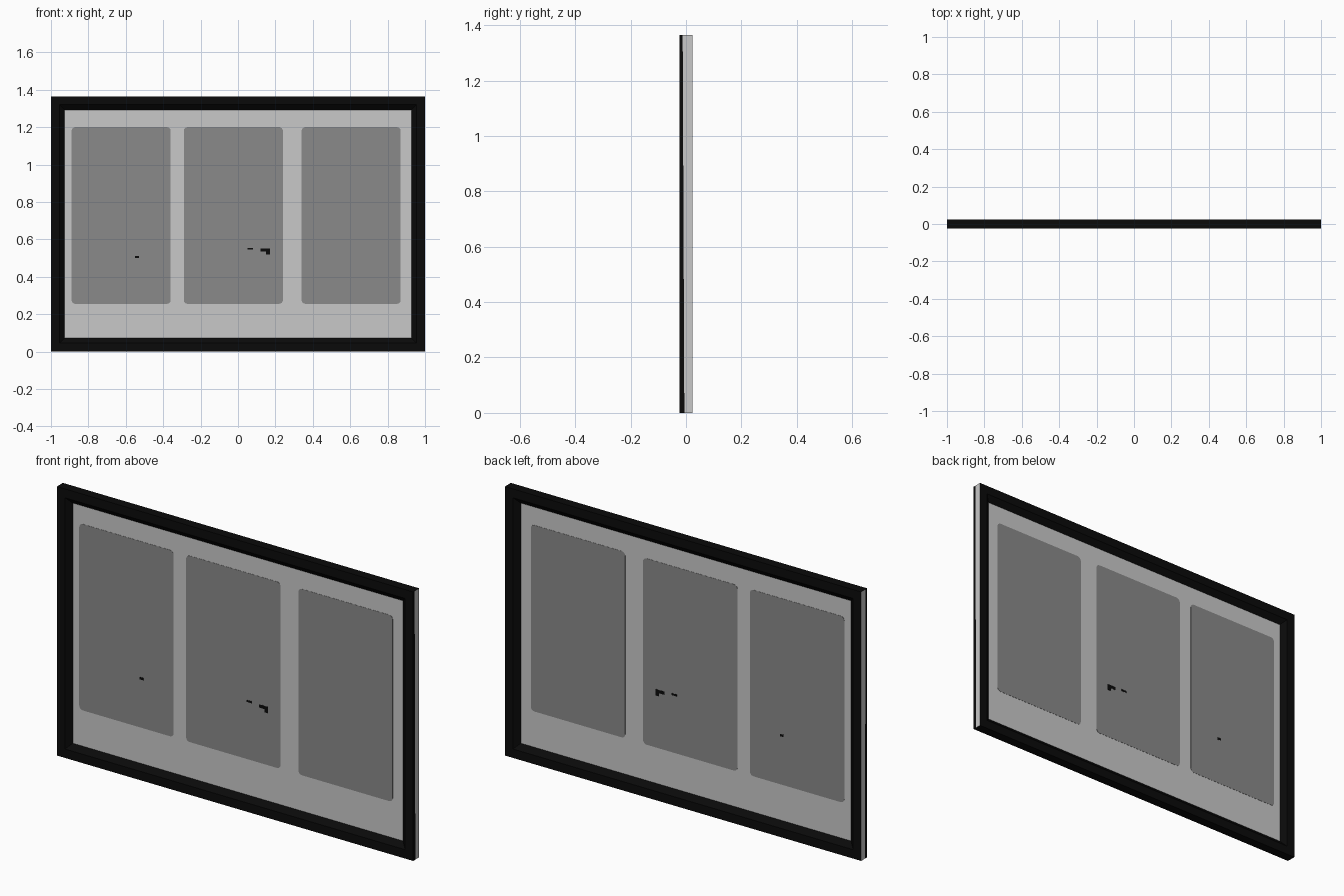
import bpy, bmesh, math

if "Cube" in bpy.data.objects:
    bpy.data.objects.remove(bpy.data.objects["Cube"])

W, H, D = 1.0, 1.365, 0.024   # half width, height, half depth


def material(name, v):
    m = bpy.data.materials.new(name)
    m.diffuse_color = (v, v, v, 1)
    m.use_nodes = True
    m.node_tree.nodes["Principled BSDF"].inputs["Base Color"].default_value = m.diffuse_color
    return m


black = material("black", 0.003)
light = material("light grey", 0.584)
mid = material("mid grey", 0.254)


def finish(name, bm, mats):
    bmesh.ops.recalc_face_normals(bm, faces=bm.faces)
    me = bpy.data.meshes.new(name)
    bm.to_mesh(me)
    bm.free()
    for m in mats:
        me.materials.append(m)
    ob = bpy.data.objects.new(name, me)
    bpy.context.collection.objects.link(ob)
    return ob


# Frame: rectangular rings swept through a profile (inset, y bottom, y top)
profile = [(0, -D, -D), (0.045, -D, -D), (0.074, 0, 0), (0.045, D, D),
           (0, D, D), (0, -0.006, -0.012)]
bm = bmesh.new()
rings = []
for i, yb, yt in profile:
    x, lo, hi = W - i, i, H - i
    rings.append([bm.verts.new(c) for c in
                  ((-x, yb, lo), (x, yb, lo), (x, yt, hi), (-x, yt, hi))])
for k, a in enumerate(rings):
    b = rings[(k + 1) % len(rings)]
    for j in range(4):
        n = (j + 1) % 4
        f = bm.faces.new((a[j], a[n], b[n], b[j]))
        # rear part of the left and right outer edges is light
        f.material_index = 1 if k == 4 and j in (1, 3) else 0
finish("frame", bm, [black, light])


# Thin plates centred on y = 0, so they show on both sides
def plate(name, x0, x1, z0, z1, t, r, mat):
    bm = bmesh.new()
    pts = []
    corners = ((x1 - r, z1 - r, 0), (x0 + r, z1 - r, 90),
               (x0 + r, z0 + r, 180), (x1 - r, z0 + r, 270))
    for cx, cz, a0 in corners:
        for s in range(5 if r else 1):
            a = math.radians(a0 + s * 22.5)
            pts.append((cx + r * math.cos(a), cz + r * math.sin(a)))
    f = bm.faces.new([bm.verts.new((x, -t, z)) for x, z in pts])
    ext = bmesh.ops.extrude_face_region(bm, geom=[f])
    bmesh.ops.translate(bm, vec=(0, 2 * t, 0),
                        verts=[v for v in ext["geom"]
                               if isinstance(v, bmesh.types.BMVert)])
    return finish(name, bm, [mat])


plate("backing_sheet", -0.927, 0.927, 0.073, 1.292, 0.001, 0, light)
for name, x0, x1 in (("left_panel", -0.89, -0.36),
                     ("middle_panel", -0.29, 0.24),
                     ("right_panel", 0.34, 0.87)):
    plate(name, x0, x1, 0.255, 1.2, 0.002, 0.02, mid)

# Small dark flecks on the panels
for x, z, w, h in ((0.145, 0.543, 0.05, 0.016), (0.16, 0.528, 0.02, 0.018),
                   (0.065, 0.55, 0.03, 0.01), (-0.54, 0.505, 0.02, 0.012)):
    plate("fleck", x - w / 2, x + w / 2, z - h / 2, z + h / 2, 0.003, 0, black)
